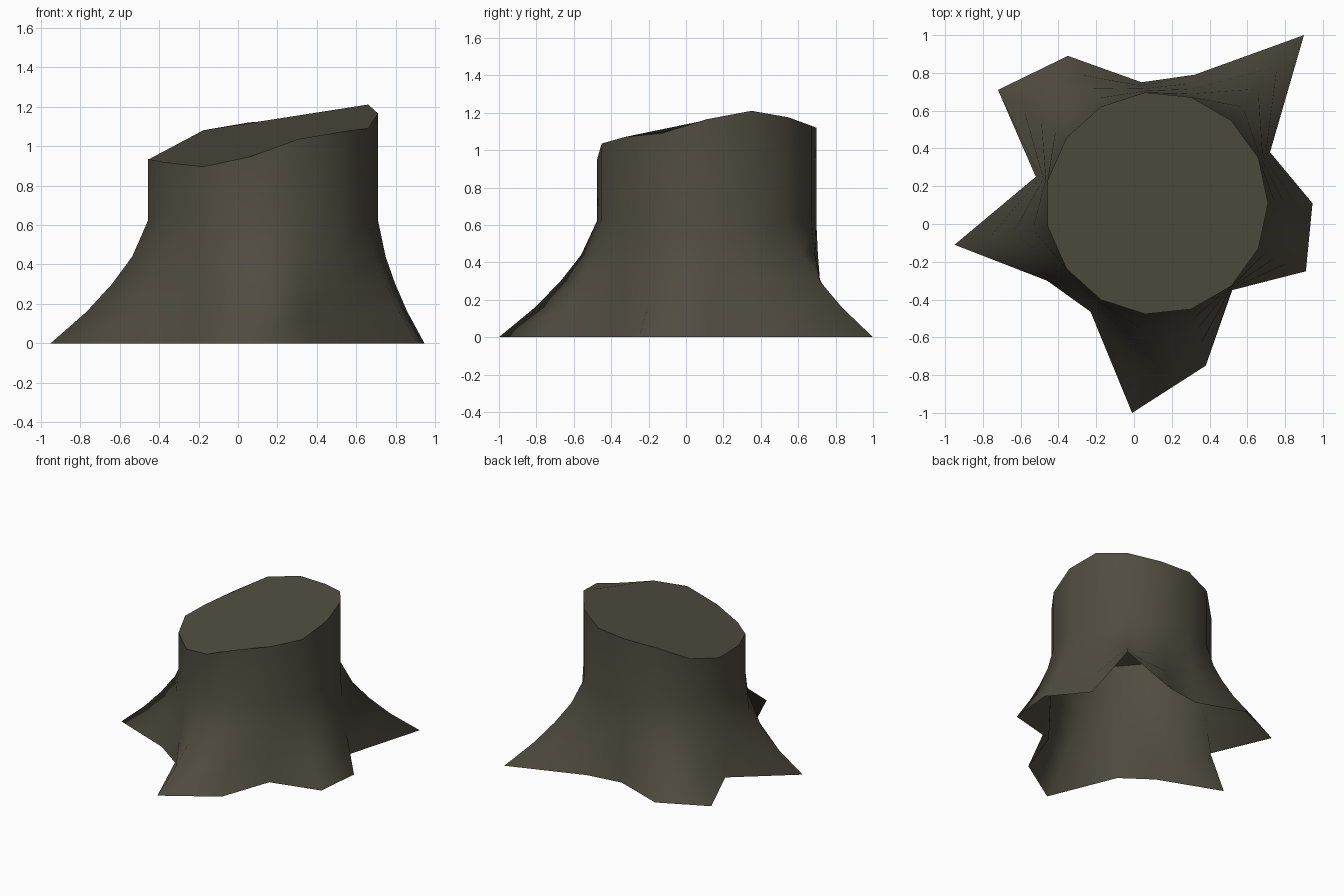
import bpy, bmesh, math

if "Cube" in bpy.data.objects:
    bpy.data.objects.remove(bpy.data.objects["Cube"])

SIDES = 15
CENTRE = (0.12, 0.11)
RADIUS = 0.59

# Root outline on the ground, counter-clockwise, one point per trunk side
ROOTS = [(0.945, 0.11), (0.72, 0.38), (0.90, 1.0), (0.32, 0.79), (0.04, 0.75),
         (-0.35, 0.89), (-0.72, 0.71), (-0.52, 0.25), (-0.95, -0.11), (-0.46, -0.30),
         (-0.23, -0.465), (-0.01, -1.0), (0.38, -0.75), (0.52, -0.35), (0.91, -0.25)]

# Height of the slanted cut above each side
RIM = [1.165, 1.21, 1.175, 1.13, 1.12, 1.08, 0.98, 0.93, 0.935, 0.915,
       0.895, 0.945, 1.035, 1.07, 1.09]

# Flare profile: (height, share of the root spread)
FLARE = [(0.0, 1.0), (0.16, 0.63), (0.30, 0.37), (0.44, 0.16), (0.62, 0.0)]

bark = bpy.data.materials.new("dark_bark")
bark.diffuse_color = (0.080, 0.072, 0.050, 1)
bark.use_nodes = True
bark.node_tree.nodes["Principled BSDF"].inputs["Base Color"].default_value = bark.diffuse_color

bm = bmesh.new()
trunk = [(CENTRE[0] + RADIUS * math.cos(math.tau * i / SIDES),
          CENTRE[1] + RADIUS * math.sin(math.tau * i / SIDES)) for i in range(SIDES)]

# Flared rings from the ground up, then the slanted rim
rings = []
for z, k in FLARE:
    rings.append([bm.verts.new((t[0] + (r[0] - t[0]) * k, t[1] + (r[1] - t[1]) * k, z))
                  for t, r in zip(trunk, ROOTS)])
rings.append([bm.verts.new((t[0], t[1], z)) for t, z in zip(trunk, RIM)])

# Smooth bark walls, open underneath
for low, high in zip(rings, rings[1:]):
    for i in range(SIDES):
        j = (i + 1) % SIDES
        bm.faces.new((low[i], low[j], high[j], high[i])).smooth = True

# Flat cut face with a crisp edge
cut = bm.faces.new(rings[-1])
cut.smooth = False
for e in cut.edges:
    e.smooth = False

mesh = bpy.data.meshes.new("tree_stump")
bm.to_mesh(mesh)
bm.free()
mesh.materials.append(bark)
bpy.context.collection.objects.link(bpy.data.objects.new("tree_stump", mesh))
